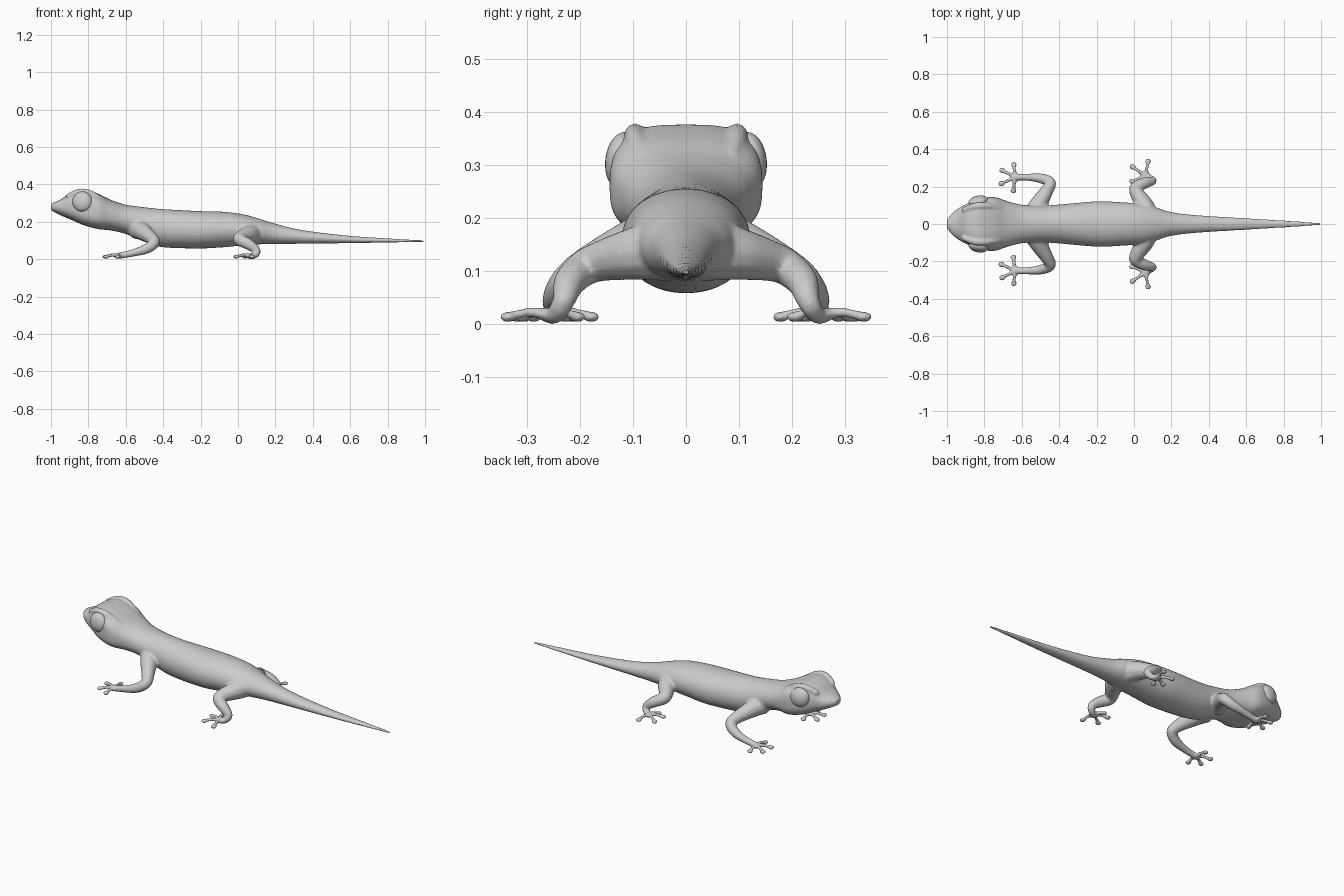
import bpy, bmesh, math
from mathutils import Vector

if "Cube" in bpy.data.objects:
    bpy.data.objects.remove(bpy.data.objects["Cube"])


def spline(pts, n):
    """Catmull-Rom interpolation of tuples, n steps per segment."""
    out = []
    for i in range(len(pts) - 1):
        p0, p1, p2, p3 = (Vector(pts[min(max(j, 0), len(pts) - 1)]) for j in range(i - 1, i + 3))
        for k in range(n):
            t = k / n
            out.append(0.5 * (2 * p1 + (p2 - p0) * t + (2 * p0 - 5 * p1 + 4 * p2 - p3) * t * t
                              + (3 * p1 - p0 - 3 * p2 + p3) * t ** 3))
    return out + [Vector(pts[-1])]


def skin(bm, rings):
    """Skin closed rings of points and cap both ends."""
    vs = [[bm.verts.new(p) for p in r] for r in rings]
    n = len(vs[0])
    for a, b in zip(vs, vs[1:]):
        for i in range(n):
            bm.faces.new((a[i], a[(i + 1) % n], b[(i + 1) % n], b[i]))
    bm.faces.new(vs[0][::-1])
    bm.faces.new(vs[-1])


def tube(bm, pts, side, steps=6, n=12):
    """Round limb through (x, y, z, radius) points, with rounded ends."""
    s = spline([(x, y * side, z, r) for x, y, z, r in pts], steps)
    rings = []
    for i, p in enumerate(s):
        d = (s[min(i + 1, len(s) - 1)].xyz - s[max(i - 1, 0)].xyz).normalized()
        u = d.cross(Vector((0, 0, 1)) if abs(d.z) < .9 else Vector((1, 0, 0))).normalized()
        if rings and u.dot(last) < 0:
            u = -u
        last = u
        v = d.cross(u)
        circle = lambda c, r: [c + r * (u * math.cos(a) + v * math.sin(a))
                               for a in (2 * math.pi * k / n for k in range(n))]
        if i == 0:
            rings.append(circle(p.xyz - d * p.w * .7, p.w * .5))
        rings.append(circle(p.xyz, p.w))
        if i == len(s) - 1:
            rings.append(circle(p.xyz + d * p.w * .7, p.w * .6))
    skin(bm, rings)


def ball(bm, c, size, segs=20):
    vs = bmesh.ops.create_uvsphere(bm, u_segments=segs, v_segments=segs // 2, radius=1)["verts"]
    for v in vs:
        v.co = Vector([v.co[k] * size[k] + c[k] for k in range(3)])


def make(name, bm):
    bmesh.ops.recalc_face_normals(bm, faces=bm.faces)
    me = bpy.data.meshes.new(name)
    bm.to_mesh(me)
    bm.free()
    for p in me.polygons:
        p.use_smooth = True
    ob = bpy.data.objects.new(name, me)
    bpy.context.collection.objects.link(ob)
    return ob


bm = bmesh.new()

# head, trunk and tail: x, bottom, top, half width, squareness
BODY = [(-1, .262, .298, .022, 2), (-.975, .248, .308, .055, 2.1), (-.94, .231, .325, .083, 2.3),
        (-.89, .21, .362, .11, 2.8), (-.83, .184, .376, .134, 3.2), (-.75, .162, .352, .144, 2.9),
        (-.68, .154, .318, .123, 2.4), (-.6, .135, .292, .103, 2.1), (-.5, .093, .278, .098, 2),
        (-.4, .064, .268, .104, 2), (-.2, .058, .257, .121, 2.1), (-.08, .064, .254, .117, 2),
        (.03, .074, .24, .108, 2), (.12, .08, .215, .088, 2), (.2, .081, .19, .063, 2),
        (.35, .083, .155, .046, 2), (.6, .086, .125, .031, 2), (.85, .09, .109, .016, 2),
        (1, .091, .101, .006, 2)]
rings = []
for s in spline(BODY, 5):
    x, lo, hi, w, e = s
    ring = []
    for k in range(40):
        a = 2 * math.pi * k / 40
        c, q = math.cos(a), math.sin(a)
        y = w * math.copysign(abs(c) ** (2 / e), c)
        z = (lo + hi) / 2 + (hi - lo) / 2 * math.copysign(abs(q) ** (2 / e), q)
        ring.append(Vector((x, y, z)))
    rings.append(ring)
skin(bm, rings)

# limbs: x, y, z, radius from shoulder or hip to palm
FRONT = [(-.535, .05, .165, .06), (-.51, .105, .148, .048), (-.465, .18, .115, .035),
         (-.448, .22, .088, .03), (-.49, .242, .056, .027), (-.56, .25, .034, .02), (-.64, .25, .018, .017)]
HIND = [(.075, .04, .14, .06), (.055, .1, .132, .05), (.015, .165, .117, .038), (.012, .195, .103, .034),
        (.06, .22, .078, .03), (.1, .23, .045, .022), (.085, .245, .019, .018), (.055, .26, .016, .015)]
FRONT_TOES = [(-.645, .178), (-.71, .215), (-.705, .287), (-.643, .318)]
HIND_TOES = [(-.01, .228), (-.008, .306), (.075, .335), (.035, .205)]

for side in (1, -1):
    for limb, toes, palm in ((FRONT, FRONT_TOES, (-.635, .25)), (HIND, HIND_TOES, (.062, .258))):
        tube(bm, limb, side)
        ball(bm, (palm[0], palm[1] * side, .018), (.026, .026, .013))
        for tx, ty in toes:
            mx, my = (palm[0] * .5 + tx * .5), (palm[1] * .5 + ty * .5)
            tube(bm, [(palm[0], palm[1], .018, .012), (mx, my, .022, .0095), (tx, ty, .014, .009)],
                 side, 4, 10)
            # flattened toe pad
            ball(bm, (tx, ty * side, .0135), (.017, .017, .0105), 14)
    # brow ridge over each eye
    tube(bm, [(-.91, .075 * side * side, .335, .015), (-.85, .094, .358, .019), (-.79, .096, .35, .019),
              (-.72, .085, .315, .014)], side)

# blend all parts into one skin
body = make("gecko_body", bm)
m = body.modifiers.new("blend", "REMESH")
m.mode = "VOXEL"
m.voxel_size = .006
m.use_smooth_shade = True
m = body.modifiers.new("soften", "SMOOTH")
m.factor = .5
m.iterations = 5

# eyes, bulging from the sides of the head
for side, name in ((1, "eye_left"), (-1, "eye_right")):
    bm = bmesh.new()
    ball(bm, (0, 0, 0), (.054, .031, .054), 32)
    eye = make(name, bm)
    eye.location = (-.832, .12 * side, .308)
    eye.rotation_euler = (.12 * side, 0, .2 * side)
